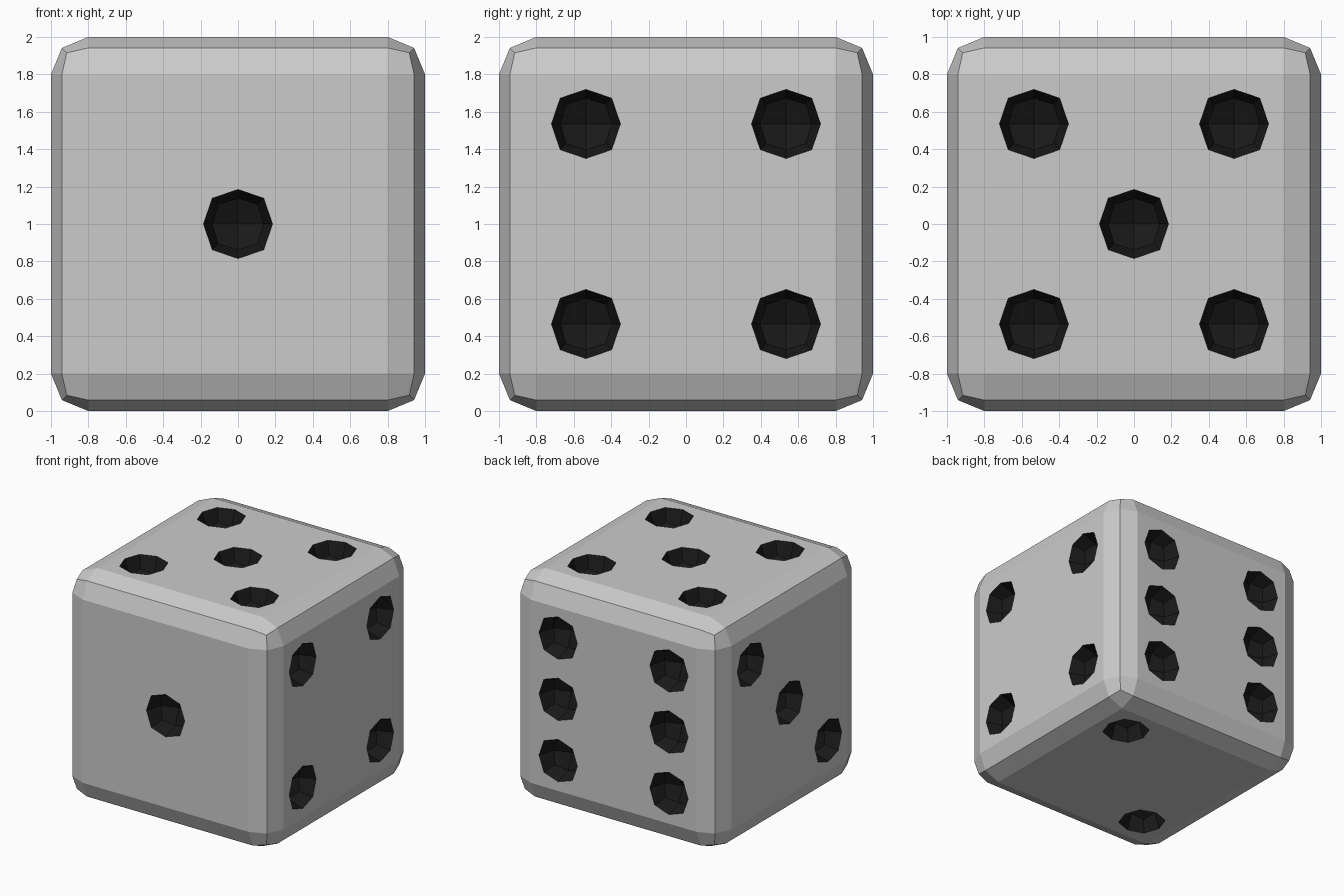
import bpy, bmesh
from mathutils import Vector

if "Cube" in bpy.data.objects:
    bpy.data.objects.remove(bpy.data.objects["Cube"])

R, S = 0.185, 0.535  # pip radius, pip spacing from face centre

ink = bpy.data.materials.new("pip_black")
ink.diffuse_color = (0.01, 0.01, 0.01, 1)
ink.use_nodes = True
ink.node_tree.nodes["Principled BSDF"].inputs["Base Color"].default_value = ink.diffuse_color


def make_object(name, bm):
    mesh = bpy.data.meshes.new(name)
    bm.to_mesh(mesh)
    bm.free()
    mesh.materials.append(None)
    mesh.materials.append(ink)
    obj = bpy.data.objects.new(name, mesh)
    obj.location.z = 1
    bpy.context.collection.objects.link(obj)
    return obj


# Body: cube with two-segment rounded edges
bm = bmesh.new()
bmesh.ops.create_cube(bm, size=2)
bmesh.ops.bevel(bm, geom=bm.verts[:] + bm.edges[:], offset=0.2, segments=2,
                profile=0.5, affect='EDGES', offset_type='OFFSET')
body = make_object("dice_body", bm)


# Low-poly ball: cube split once per side and rounded
def add_ball(bm, center):
    start = len(bm.verts)
    cube = bmesh.ops.create_cube(bm, size=2)["verts"]
    edges = list({e for v in cube for e in v.link_edges})
    bmesh.ops.subdivide_edges(bm, edges=edges, cuts=1, use_grid_fill=True)
    bm.verts.ensure_lookup_table()
    for v in bm.verts[start:]:
        corners = sum(abs(c) > 0.5 for c in v.co)
        v.co = v.co * (R * {1: 1.0, 2: 0.745, 3: 0.57}[corners]) + center


# Pip layouts in each face's own two axes
mid = [(0, 0)]
diagonal = [(1, 1), (-1, -1)]
four = diagonal + [(1, -1), (-1, 1)]
X, Y, Z = Vector((1, 0, 0)), Vector((0, 1, 0)), Vector((0, 0, 1))
faces = [
    (-Y, X, Z, mid),
    (-Z, X, Y, diagonal),
    (-X, Y, Z, diagonal + mid),
    (X, Y, Z, four),
    (Z, X, Y, four + mid),
    (Y, X, Z, four + [(1, 0), (-1, 0)]),
]
bm = bmesh.new()
for normal, u, v, spots in faces:
    for a, b in spots:
        add_ball(bm, normal + S * (a * u + b * v))
for f in bm.faces:
    f.material_index = 1
cutter = make_object("pip_cutter", bm)
cutter.hide_render = True
cutter.hide_viewport = False
cutter.display_type = 'WIRE'

# Carve the dark pips into the body
cut = body.modifiers.new("pips", 'BOOLEAN')
cut.operation = 'DIFFERENCE'
cut.solver = 'EXACT'
cut.object = cutter
